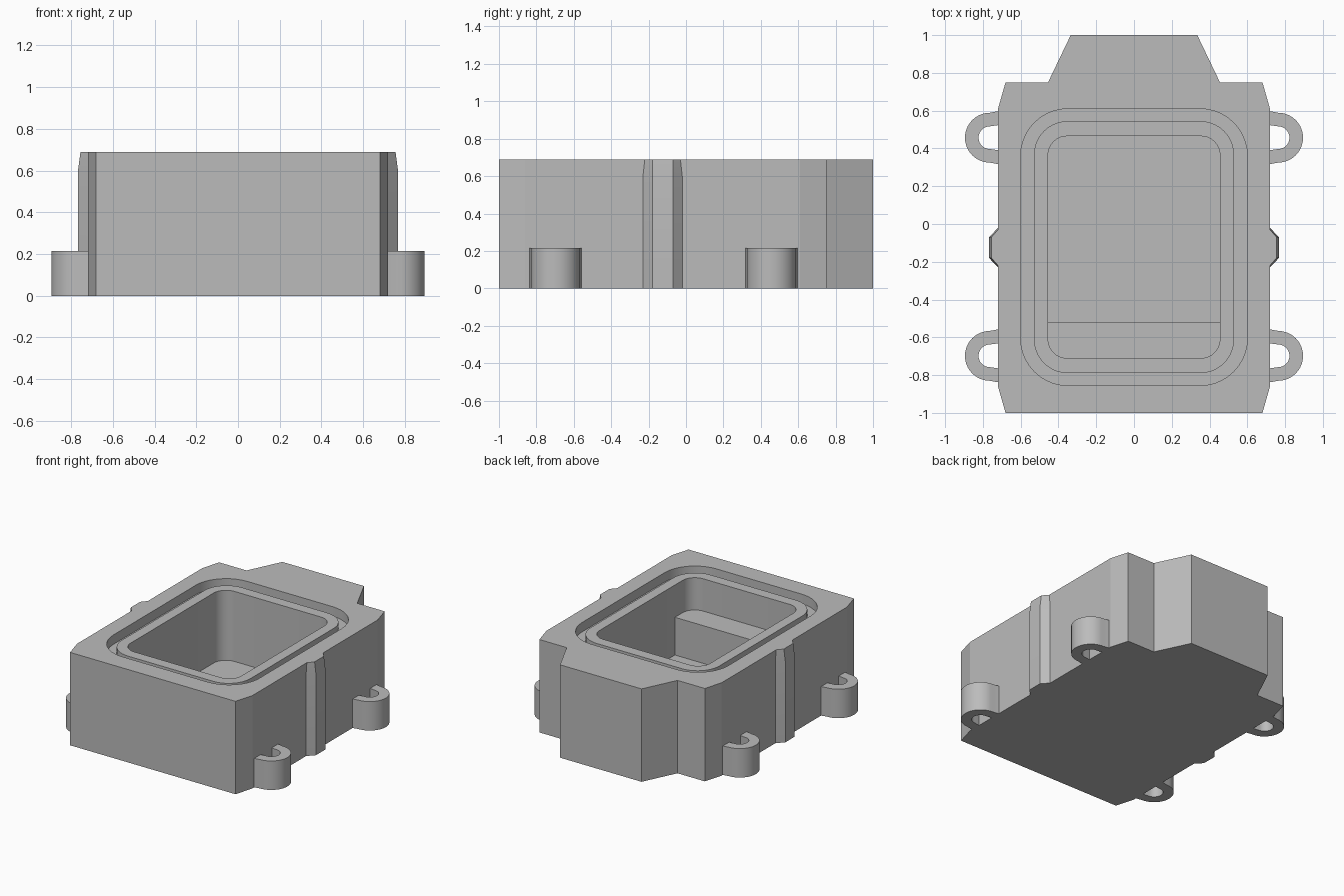
import bpy
import bmesh
from math import cos, sin, pi, radians

default = bpy.data.objects.get("Cube")
if default:
    bpy.data.objects.remove(default, do_unlink=True)

TOP = 0.69
WALL = 0.72
grey = bpy.data.materials.new("Plain grey")
grey.use_nodes = True
grey.diffuse_color = (0.5, 0.5, 0.5, 1)
grey.node_tree.nodes["Principled BSDF"].inputs["Base Color"].default_value = (0.5, 0.5, 0.5, 1)


def arc(cx, cy, r, start, end, steps):
    return [(cx + r * cos(start + (end - start) * i / steps),
             cy + r * sin(start + (end - start) * i / steps)) for i in range(steps + 1)]


def rounded_rect(half_x, y0, y1, r, steps=10):
    corners = [(half_x - r, y1 - r), (r - half_x, y1 - r),
               (r - half_x, y0 + r), (half_x - r, y0 + r)]
    pts = []
    for i, (cx, cy) in enumerate(corners):
        pts += arc(cx, cy, r, i * pi / 2, (i + 1) * pi / 2, steps)
    return pts


def loft(name, loops, caps=True):
    """Skin a list of (outline, height) loops into one object."""
    bm = bmesh.new()
    rings = [[bm.verts.new((x, y, z)) for x, y in pts] for pts, z in loops]
    for a, b in zip(rings, rings[1:]):
        for i in range(len(a)):
            j = (i + 1) % len(a)
            bm.faces.new((a[i], a[j], b[j], b[i]))
    if caps:
        bm.faces.new(rings[0])
        bm.faces.new(rings[-1])
    bmesh.ops.recalc_face_normals(bm, faces=bm.faces)
    mesh = bpy.data.meshes.new(name)
    bm.to_mesh(mesh)
    bm.free()
    mesh.materials.append(grey)
    obj = bpy.data.objects.new(name, mesh)
    bpy.context.collection.objects.link(obj)
    return obj


def activate(obj):
    bpy.ops.object.select_all(action='DESELECT')
    obj.select_set(True)
    bpy.context.view_layer.objects.active = obj


def cut(obj, cutter):
    mod = obj.modifiers.new("Cut", 'BOOLEAN')
    mod.operation = 'DIFFERENCE'
    mod.solver = 'EXACT'
    mod.object = cutter
    activate(obj)
    bpy.ops.object.modifier_apply(modifier=mod.name)
    bpy.data.objects.remove(cutter, do_unlink=True)


parts = []

# Housing with tapered corners and a projecting back
half = [(0.68, -1), (WALL, -0.86), (WALL, 0.61), (0.68, 0.75), (0.455, 0.75), (0.335, 1)]
outline = half + [(-x, y) for x, y in reversed(half)]
housing = loft("housing", [(outline, 0), (outline, TOP)])
parts.append(housing)

# Seal recess and main cavity
recess = rounded_rect(0.6, -0.855, 0.61, 0.25)
lip_outer = rounded_rect(0.53, -0.79, 0.545, 0.18)
cavity = rounded_rect(0.455, -0.71, 0.465, 0.1)
cut(housing, loft("recess_cutter", [(recess, 0.62), (recess, 0.8)]))
cut(housing, loft("cavity_cutter", [(cavity, 0.15), (cavity, 0.8)]))

# Raised lip around the cavity
parts.append(loft("seal_lip", [(lip_outer, 0.62), (lip_outer, 0.67),
                               (cavity, 0.67), (cavity, 0.62)], caps=False))

# Shelf at the front of the cavity
shelf = [(-0.48, -0.74), (0.48, -0.74), (0.48, -0.52), (-0.48, -0.52)]
parts.append(loft("cavity_shelf", [(shelf, 0.12), (shelf, 0.43)]))

for side, label in ((1, "left"), (-1, "right")):
    # Vertical side rib with a tapered top
    def rib(depth, inset):
        pts = [(WALL, -0.23 + inset), (WALL + depth, -0.18),
               (WALL + depth, -0.07), (WALL, -0.02 - inset)]
        return [(side * x, y) for x, y in pts]
    parts.append(loft(label + "_rib", [(rib(0.047, 0), 0), (rib(0.047, 0), 0.6),
                                       (rib(0.035, 0.01), TOP)]))

    # Strap lugs, each a U-shaped loop
    for cy, place in ((-0.698, "front"), (0.457, "back")):
        outer = [(WALL, cy - 0.14)] + arc(0.763, cy, 0.132, -pi / 2, pi / 2, 20) + [(WALL, cy + 0.14)]
        inner = [(WALL, cy + 0.066)] + arc(0.763, cy, 0.06, pi / 2, -pi / 2, 20) + [(WALL, cy - 0.066)]
        loop = [(side * x, y) for x, y in outer + inner]
        parts.append(loft(f"{place}_{label}_lug", [(loop, 0), (loop, 0.215)]))

# Smooth rounded walls, keep edges crisp
for part in parts:
    activate(part)
    bpy.ops.object.shade_smooth_by_angle(angle=radians(14))
